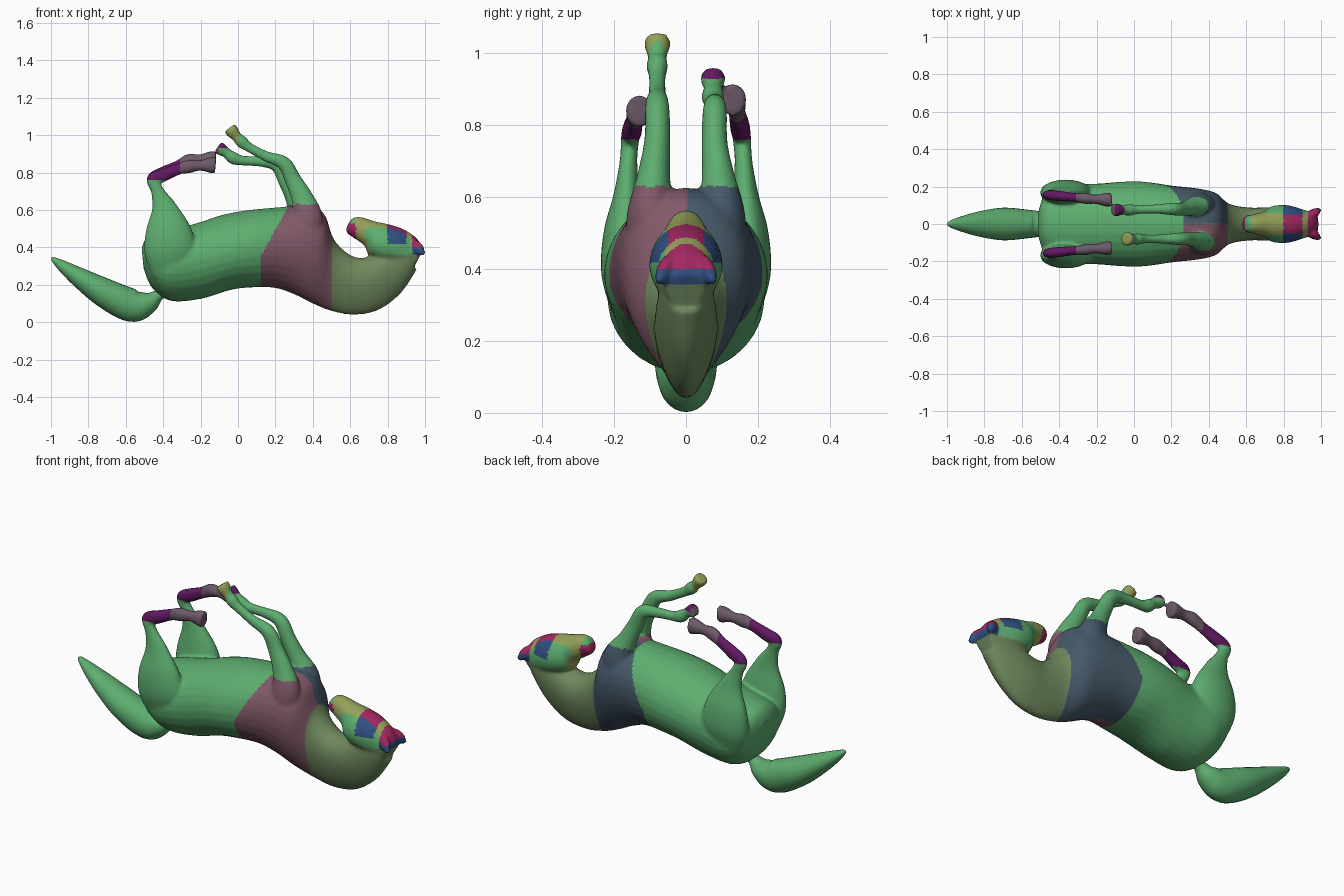
import bpy, bmesh
from math import sin, cos, pi
from mathutils import Vector

if "Cube" in bpy.data.objects:
    bpy.data.objects.remove(bpy.data.objects["Cube"])

SIDES = 28


def spline(rows, steps=6):
    """Catmull-Rom interpolation of rows of numbers."""
    rows = [Vector(r) for r in rows]
    out = []
    for i in range(len(rows) - 1):
        p0, p1 = rows[max(i - 1, 0)], rows[i]
        p2, p3 = rows[i + 1], rows[min(i + 2, len(rows) - 1)]
        for s in range(steps):
            t = s / steps
            out.append(0.5 * (2 * p1 + (p2 - p0) * t + (2 * p0 - 5 * p1 + 4 * p2 - p3) * t * t
                              + (3 * p1 - p0 - 3 * p2 + p3) * t ** 3))
    return out + [rows[-1]]


def skin(bm, rings):
    loops = [[bm.verts.new(p) for p in ring] for ring in rings]
    for a, b in zip(loops, loops[1:]):
        for i in range(SIDES):
            j = (i + 1) % SIDES
            bm.faces.new((a[i], a[j], b[j], b[i]))
    bm.faces.new(loops[0][::-1])
    bm.faces.new(loops[-1])


def trunk(bm, rows):
    """Rows: lower-line x, z, upper-line x, z, half width, egg factor."""
    rings = []
    for bx, bz, tx, tz, w, k in spline(rows):
        ring = []
        for i in range(SIDES):
            c, s = cos(2 * pi * i / SIDES), sin(2 * pi * i / SIDES)
            ring.append(((bx + tx) / 2 + (bx - tx) / 2 * c, w * s * (1 + k * c),
                         (bz + tz) / 2 + (bz - tz) / 2 * c))
        rings.append(ring)
    skin(bm, rings)


def limb(bm, rows, side=1):
    """Rows: x, y, z, radius in the xz plane, radius along y."""
    pts = spline(rows)
    rings = []
    for n, (x, y, z, a, b) in enumerate(pts):
        d = pts[min(n + 1, len(pts) - 1)] - pts[max(n - 1, 0)]
        t = Vector((d[0], d[2])).normalized()
        ring = []
        for i in range(SIDES):
            c, s = cos(2 * pi * i / SIDES), sin(2 * pi * i / SIDES)
            ring.append((x - t.y * a * c, (y + b * s) * side, z + t.x * a * c))
        rings.append(ring)
    skin(bm, rings)


def make_object(name, bm):
    bmesh.ops.recalc_face_normals(bm, faces=bm.faces)
    me = bpy.data.meshes.new(name)
    bm.to_mesh(me)
    bm.free()
    ob = bpy.data.objects.new(name, me)
    bpy.context.collection.objects.link(ob)
    return ob


def bake(ob):
    """Apply the modifiers and shade smooth."""
    dg = bpy.context.evaluated_depsgraph_get()
    me = bpy.data.meshes.new_from_object(ob.evaluated_get(dg))
    ob.modifiers.clear()
    ob.data = me
    me.polygons.foreach_set("use_smooth", [True] * len(me.polygons))


COLOURS = {
    "green": (.11, .42, .16), "mauve": (.22, .10, .14), "slate": (.06, .10, .14),
    "purple": (.12, .01, .12), "olive": (.16, .25, .11), "hoof_grey": (.15, .10, .14),
    "magenta": (.36, .02, .12), "straw": (.30, .35, .10), "blue": (.03, .08, .22)}
NAMES = list(COLOURS)
MATS = []
for nm, col in COLOURS.items():
    m = bpy.data.materials.new(nm)
    m.diffuse_color = (*col, 1)
    m.use_nodes = True
    m.node_tree.nodes["Principled BSDF"].inputs["Base Color"].default_value = m.diffuse_color
    MATS.append(m)


def region(p):
    """Colour patch for a point on the body."""
    x, y, z = p
    if x < -0.1 and z > 0.76:
        return "purple" if x < -0.31 else "hoof_grey"
    if x < 0.0 and z > 0.93:
        return "straw" if y < 0 else "purple"
    if x > 0.57 and z > 0.36 and x + z > 1.05:
        if x < 0.63:
            return "magenta" if z < 0.53 else "green"
        if x > 0.93:
            return "magenta" if z > 0.4 else "blue"
        if 0.80 < x < 0.90 and z > 0.42:
            return "magenta" if abs(y) < 0.05 else "blue"
        return "straw" if abs(y) < 0.06 else "green"
    if x > 0.5:
        return "olive"
    if z < 0.63 and x > 0.12 + max(0, z - 0.35) * 0.55:
        return "mauve" if y < 0 else "slate"
    return "green"


# torso and neck, from rump to poll
bm = bmesh.new()
trunk(bm, [
    (-.515, .40, -.505, .29, .07, 0), (-.48, .46, -.46, .185, .17, 0),
    (-.38, .49, -.36, .115, .215, .05), (-.22, .53, -.20, .125, .215, .05),
    (-.08, .575, -.05, .17, .226, 0), (.06, .60, .05, .185, .226, 0),
    (.22, .615, .19, .185, .205, .05), (.37, .625, .30, .15, .19, .1),
    (.46, .58, .40, .10, .165, .15), (.515, .44, .50, .06, .105, .25),
    (.61, .355, .62, .04, .085, .3), (.70, .35, .75, .065, .085, .3),
    (.77, .39, .87, .155, .08, .2), (.84, .43, .955, .28, .07, 0)])
# head, from poll to muzzle
trunk(bm, [
    (.94, .29, .99, .39, .055, 0), (.86, .28, .955, .45, .075, 0),
    (.77, .32, .88, .50, .10, .1), (.70, .36, .80, .525, .096, .1),
    (.675, .41, .73, .54, .07, 0), (.62, .45, .66, .562, .052, 0),
    (.585, .475, .615, .558, .044, 0), (.578, .495, .59, .53, .025, 0)])

# ears and hind legs on both sides
for side, dz in ((1, .02), (-1, -.012)):
    limb(bm, [(.93, .045, .42, .03, .02), (.965, .06, .395, .03, .024),
              (.992, .075, .36, .012, .012)], side)
    limb(bm, [(-.34, .14, .26, .12, .06), (-.36, .165, .38, .14, .07),
              (-.375, .17, .50, .12, .06), (-.395, .165, .61, .07, .036),
              (-.43, .16, .70, .036, .025), (-.455, .155, .765, .034, .026),
              (-.40, .15, .79 + dz / 3, .036, .028), (-.32, .142, .825 + dz / 2, .031, .024),
              (-.26, .137, .845 + dz, .036, .03), (-.205, .132, .85 + dz, .028, .025),
              (-.15, .13, .852 + dz, .042, .037), (-.12, .13, .85 + dz, .045, .037)], side)

# right foreleg
limb(bm, [(.33, .09, .40, .10, .08), (.37, .10, .55, .085, .065),
          (.345, .09, .66, .06, .046), (.295, .08, .76, .045, .036),
          (.245, .08, .85, .038, .034), (.15, .08, .887, .028, .025),
          (.06, .08, .935, .026, .024), (.02, .08, .965, .034, .03),
          (-.005, .08, .99, .027, .026), (-.03, .08, 1.02, .036, .036),
          (-.045, .08, 1.04, .035, .036)], -1)
# left foreleg
limb(bm, [(.33, .09, .40, .10, .08), (.35, .10, .55, .085, .065),
          (.305, .09, .66, .052, .046), (.26, .08, .75, .043, .036),
          (.21, .08, .84, .038, .034), (.12, .08, .86, .028, .025),
          (.02, .077, .865, .027, .024), (-.025, .075, .878, .034, .032),
          (-.06, .075, .905, .027, .026), (-.09, .075, .925, .034, .034),
          (-.108, .075, .938, .034, .034)])

# fuse the body parts into one skin
body = make_object("horse_body", bm)
rm = body.modifiers.new("fuse", "REMESH")
rm.mode = "VOXEL"
rm.voxel_size = 0.009
sm = body.modifiers.new("soften", "SMOOTH")
sm.factor = 0.5
sm.iterations = 5
bake(body)
body.data.materials.clear()
for m in MATS:
    body.data.materials.append(m)
for f in body.data.polygons:
    f.material_index = NAMES.index(region(f.center))

# tail
bm = bmesh.new()
limb(bm, [(-.37, 0, .18, .03, .03), (-.425, 0, .145, .03, .035),
          (-.48, 0, .105, .06, .062), (-.565, 0, .09, .088, .076),
          (-.70, 0, .15, .08, .087), (-.83, 0, .228, .057, .067),
          (-.93, 0, .295, .033, .038), (-.985, 0, .335, .014, .016),
          (-.998, 0, .342, .003, .003)])
tail = make_object("tail", bm)
tail.data.materials.append(MATS[0])
bake(tail)
